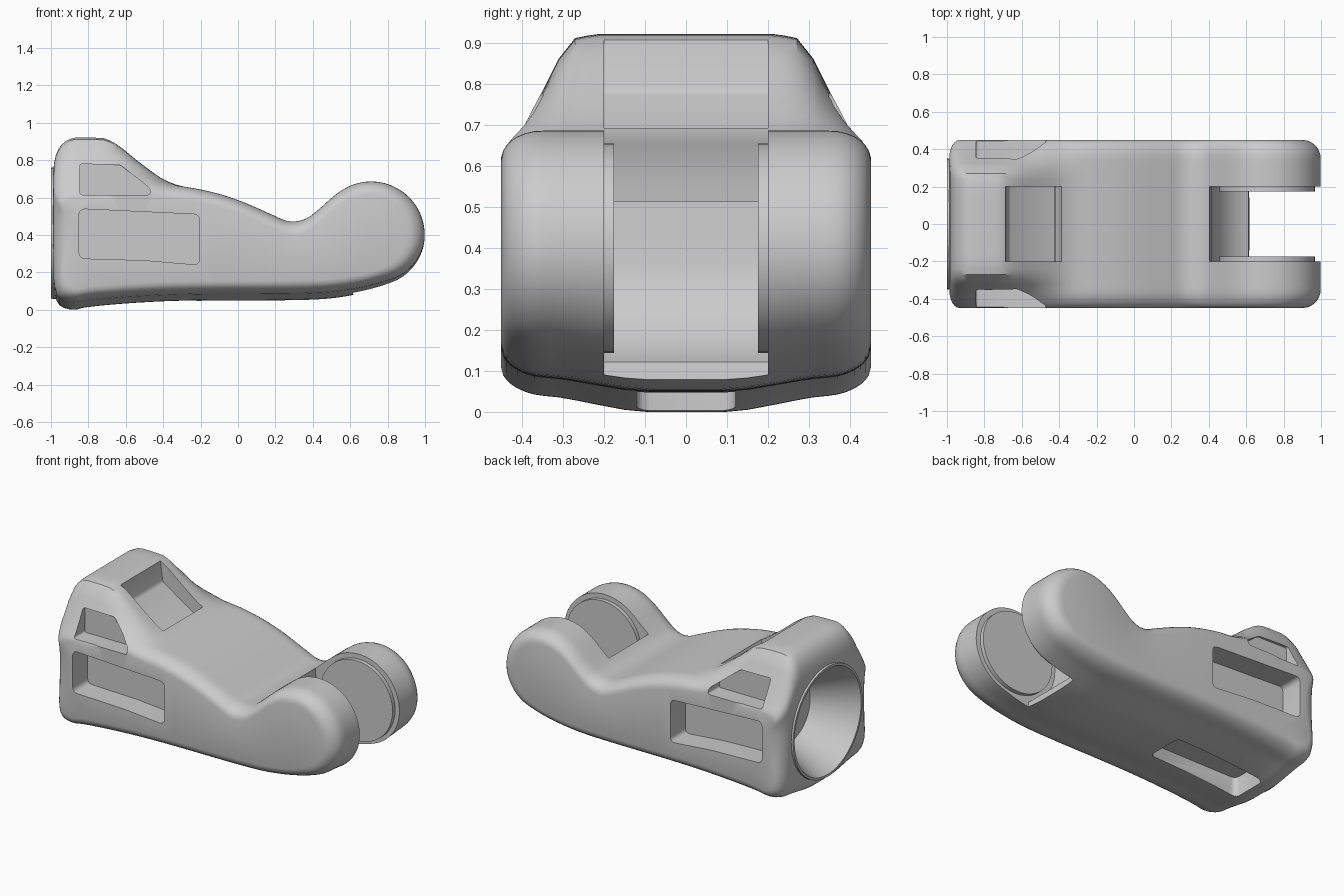
import bpy, bmesh
from math import radians, cos, sin, sqrt, hypot
from mathutils import Matrix

if "Cube" in bpy.data.objects:
    bpy.data.objects.remove(bpy.data.objects["Cube"])


def finish(name, bm):
    bmesh.ops.recalc_face_normals(bm, faces=bm.faces)
    bmesh.ops.triangulate(bm, faces=[f for f in bm.faces if len(f.verts) > 4])
    me = bpy.data.meshes.new(name)
    bm.to_mesh(me)
    bm.free()
    ob = bpy.data.objects.new(name, me)
    bpy.context.collection.objects.link(ob)
    return ob


def prism(name, pts, axis, a, b, bevel=0.0):
    """Extrude a 2D outline from a to b along an axis, rounding the long edges."""
    place = {'y': lambda p, t: (p[0], t, p[1]), 'z': lambda p, t: (p[0], p[1], t)}[axis]
    bm = bmesh.new()
    lo = [bm.verts.new(place(p, a)) for p in pts]
    hi = [bm.verts.new(place(p, b)) for p in pts]
    bm.faces.new(lo)
    bm.faces.new(hi[::-1])
    n = len(pts)
    for i in range(n):
        bm.faces.new((lo[i], hi[i], hi[(i + 1) % n], lo[(i + 1) % n]))
    if bevel:
        edges = [bm.edges.get((lo[i], hi[i])) for i in range(n)]
        bmesh.ops.bevel(bm, geom=edges, offset=bevel, segments=3, profile=0.5, affect='EDGES')
    return finish(name, bm)


def cone(name, r1, r2, depth, center, axis, sides=48):
    bm = bmesh.new()
    rot = Matrix.Rotation(radians(90), 4, 'Y' if axis == 'x' else 'X')
    bmesh.ops.create_cone(bm, cap_ends=True, segments=sides, radius1=r1, radius2=r2,
                          depth=depth, matrix=Matrix.Translation(center) @ rot)
    return finish(name, bm)


def combine(target, tool, op):
    """Boolean that tries another solver if one of them fails."""
    backup = target.data.copy()
    before = len(backup.vertices)
    bpy.context.view_layer.objects.active = target
    for solver in ('MANIFOLD', 'EXACT', 'FLOAT'):
        mod = target.modifiers.new(op.lower(), 'BOOLEAN')
        mod.operation, mod.object, mod.solver = op, tool, solver
        try:
            bpy.ops.object.modifier_apply(modifier=mod.name)
        except RuntimeError:
            target.modifiers.clear()
        count = len(target.data.vertices)
        if count != before and count > before * 0.6:
            break
        print("boolean retry", tool.name, solver, before, count)
        target.data = backup.copy()
    bpy.data.objects.remove(tool)


def interp(table, v):
    if v <= table[0][0]:
        return table[0][1]
    for (a, fa), (b, fb) in zip(table, table[1:]):
        if v <= b:
            return fa + (fb - fa) * (v - a) / (b - a)
    return table[-1][1]


def smooth_outline(pts, times):
    for _ in range(times):
        out = []
        for p, q in zip(pts, pts[1:] + pts[:1]):
            out += [(p[0] * .75 + q[0] * .25, p[1] * .75 + q[1] * .25),
                    (p[0] * .25 + q[0] * .75, p[1] * .25 + q[1] * .75)]
        pts = out
    return pts


# Side outline: underside, round front lobe, waist, rear hump, flat back
CX, CZ = 0.712, 0.40
outline = [(-0.985, 0.04), (-0.90, -0.006), (-0.80, 0.015), (-0.5, 0.04), (-0.2, 0.05),
           (0.2, 0.05), (0.45, 0.055), (0.6, 0.075), (0.73, 0.105)]
outline += [(CX + 0.29 * cos(radians(a)), CZ + 0.29 * sin(radians(a))) for a in range(-60, 131, 19)]
outline += [(0.43, 0.535), (0.36, 0.48), (0.27, 0.468), (0.18, 0.51), (0, 0.59), (-0.17, 0.64),
            (-0.36, 0.67), (-0.5, 0.765), (-0.68, 0.915), (-0.78, 0.922), (-0.915, 0.922),
            (-0.988, 0.82), (-0.988, 0.6), (-0.988, 0.3)]
outline = smooth_outline(outline, 2)

# Body: outline layered across the width, rounded at the sides, tapered at the rear
SHOULDER = [(0.22, 0.92), (0.27, 0.91), (0.30, 0.88), (0.345, 0.79), (0.40, 0.69), (0.45, 0.62)]
BELLY = [(0.12, 0), (0.2, 0.015), (0.3, 0.035), (0.45, 0.05)]


def layer_point(x, z, y):
    y = abs(y)
    t = min(1, max(0, (y - 0.35) / 0.1))
    d = 1 - sqrt(max(0, 1 - t * t))
    sx, sz = min(0.7, max(-0.75, x)), 0.4
    dist = max(1e-6, hypot(x - sx, z - sz))
    x, z = x - 0.1 * d * (x - sx) / dist, z - 0.07 * d * (z - sz) / dist
    rear = min(1, max(0, (-x - 0.3) / 0.4))
    if z > 0.5:
        z += rear * (z - 0.5) * ((interp(SHOULDER, y) - 0.5) / 0.42 - 1)
    elif z < 0.4:
        z += interp(BELLY, y) * (0.4 - z) / 0.4
    return x, z


half = [0.09, 0.15, 0.21, 0.24, 0.27, 0.31, 0.325, 0.345, 0.37, 0.39, 0.41, 0.425, 0.437, 0.445, 0.45]
ys = [-v for v in reversed(half)] + [0] + half
bm = bmesh.new()
rings = []
for y in ys:
    ring = []
    for px, pz in outline:
        x, z = layer_point(px, pz, y)
        ring.append(bm.verts.new((x, y, z)))
    rings.append(ring)
n = len(outline)
for r, s in zip(rings, rings[1:]):
    for i in range(n):
        bm.faces.new((r[i], r[(i + 1) % n], s[(i + 1) % n], s[i]))
bm.faces.new(rings[0])
bm.faces.new(rings[-1])
body = finish("limb_body", bm)

# Rear socket: thin collar and a tapered cavity
combine(body, cone("collar", 0.35, 0.36, 0.12, (-0.94, 0, 0.41), 'x'), 'UNION')
combine(body, cone("cavity", 0.338, 0.2, 0.27, (-0.87, 0, 0.41), 'x'), 'DIFFERENCE')

# Fork slot with a curved floor following the lobe
slot = [(0.40, 0.8), (0.405, 0.5)]
slot += [(CX + 0.295 * cos(radians(a)), CZ + 0.295 * sin(radians(a))) for a in range(180, 256, 7)]
slot += [(0.64, -0.1), (1.2, -0.1), (1.2, 0.8)]
combine(body, prism("fork_slot", slot, 'y', -0.2, 0.2), 'DIFFERENCE')

# Pocket on the sloped top
combine(body, prism("top_pocket", [(-0.70, 1.0), (-0.67, 0.78), (-0.42, 0.615), (-0.385, 0.70), (-0.37, 1.0)],
                    'y', -0.2, 0.2, 0.012), 'DIFFERENCE')

# Slot in the underside
combine(body, prism("under_slot", [(-0.85, -0.12), (-0.22, -0.12), (-0.22, 0.12), (-0.85, 0.12)],
                    'z', -0.2, 0.13, 0.03), 'DIFFERENCE')

# Mirrored side pockets and the inner joint discs
LOWER = [(-0.85, 0.275), (-0.50, 0.265), (-0.205, 0.24), (-0.205, 0.51), (-0.85, 0.54)]
UPPER = [(-0.845, 0.615), (-0.47, 0.615), (-0.47, 0.65), (-0.63, 0.775), (-0.845, 0.78)]
for s in (-1, 1):
    combine(body, prism("side_pocket", LOWER, 'y', s * 0.30, s * 0.6, 0.03), 'DIFFERENCE')
    combine(body, prism("shoulder_pocket", UPPER, 'y', s * 0.335, s * 0.6, 0.012), 'DIFFERENCE')
    combine(body, cone("joint_disc", 0.255, 0.255, 0.06, (CX, s * 0.205, CZ), 'y'), 'UNION')

# Smooth shading with crisp pocket edges
bpy.ops.object.select_all(action='DESELECT')
body.select_set(True)
bpy.context.view_layer.objects.active = body
bpy.ops.object.shade_smooth_by_angle(angle=radians(35))
